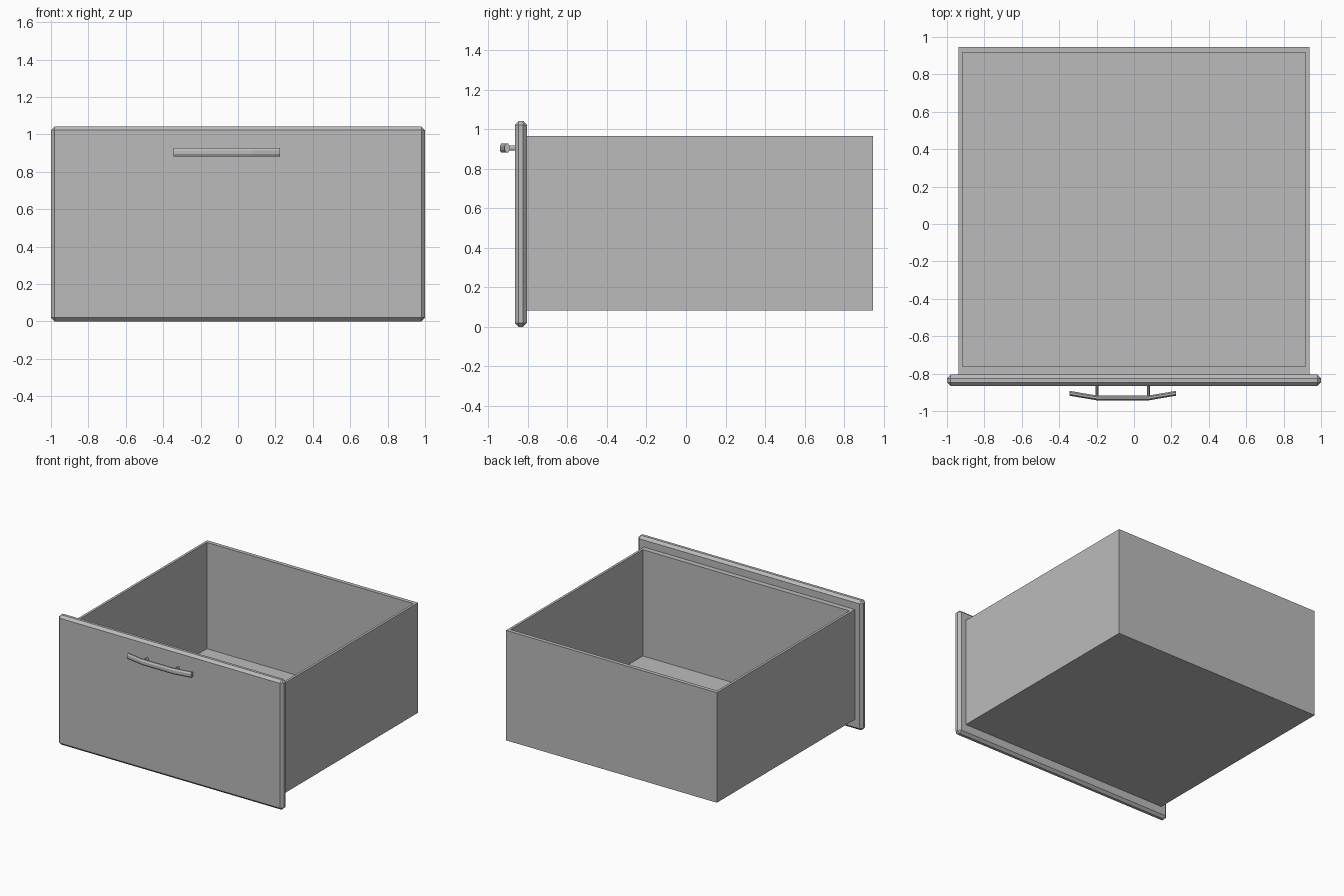
import bpy, bmesh, math
from mathutils import Vector

cube = bpy.data.objects.get("Cube")
if cube:
    bpy.data.objects.remove(cube, do_unlink=True)

GREY = (0.5, 0.5, 0.5, 1)
grey = bpy.data.materials.new("plain grey")
grey.use_nodes = True
grey.diffuse_color = GREY
grey.node_tree.nodes["Principled BSDF"].inputs["Base Color"].default_value = GREY


def finish(name, bm):
    bmesh.ops.recalc_face_normals(bm, faces=bm.faces)
    mesh = bpy.data.meshes.new(name)
    bm.to_mesh(mesh)
    bm.free()
    mesh.materials.append(grey)
    obj = bpy.data.objects.new(name, mesh)
    bpy.context.collection.objects.link(obj)
    return obj


def block(low, high):
    bm = bmesh.new()
    bmesh.ops.create_cube(bm, size=1)
    low, high = Vector(low), Vector(high)
    bmesh.ops.scale(bm, vec=high - low, verts=bm.verts)
    bmesh.ops.translate(bm, vec=(low + high) / 2, verts=bm.verts)
    return bm


def loft(bm, rings):
    loops = [[bm.verts.new(p) for p in ring] for ring in rings]
    for a, b in zip(loops, loops[1:]):
        for i in range(len(a)):
            j = (i + 1) % len(a)
            bm.faces.new((a[i], a[j], b[j], b[i]))
    bm.faces.new(loops[0])
    bm.faces.new(loops[-1])


def octagon(ru, rv):
    ang = [math.tau * (i + 0.5) / 8 for i in range(8)]
    k = 1 / math.cos(math.pi / 8)
    return [(ru * k * math.cos(a), rv * k * math.sin(a)) for a in ang]


# Front panel with chamfered edges
bm = block((-1, -0.867, 0), (1, -0.805, 1.043))
bmesh.ops.bevel(bm, geom=bm.edges[:], offset=0.02, segments=1, affect='EDGES')
finish("front_panel", bm)

# Open drawer box: inset the top, then sink it to the floor
bm = block((-0.938, -0.805, 0.083), (0.938, 0.947, 0.967))
bm.normal_update()
top = max(bm.faces, key=lambda f: f.normal.z)
bmesh.ops.inset_individual(bm, faces=[top], thickness=0.028)
for v in top.verts:
    v.co.y = -0.763 if v.co.y < 0 else 0.916
sunk = bmesh.ops.extrude_discrete_faces(bm, faces=[top])["faces"][0]
for v in sunk.verts:
    v.co.z = 0.113
finish("drawer_box", bm)

# Bowed handle bar: straight middle, ends swept toward the panel
HX, HZ = -0.06, 0.905
bm = bmesh.new()
loft(bm, [[(HX + x, y + u, HZ + v) for u, v in octagon(0.013, 0.023)]
          for x, y in ((-0.285, -0.905), (-0.138, -0.93),
                       (0.138, -0.93), (0.285, -0.905))])
finish("handle_bar", bm)

# Handle posts
for side, name in ((-1, "handle_post_right"), (1, "handle_post_left")):
    bm = bmesh.new()
    loft(bm, [[(HX + side * 0.138 + u, y, HZ + v) for u, v in octagon(0.008, 0.013)]
              for y in (-0.925, -0.86)])
    finish(name, bm)
